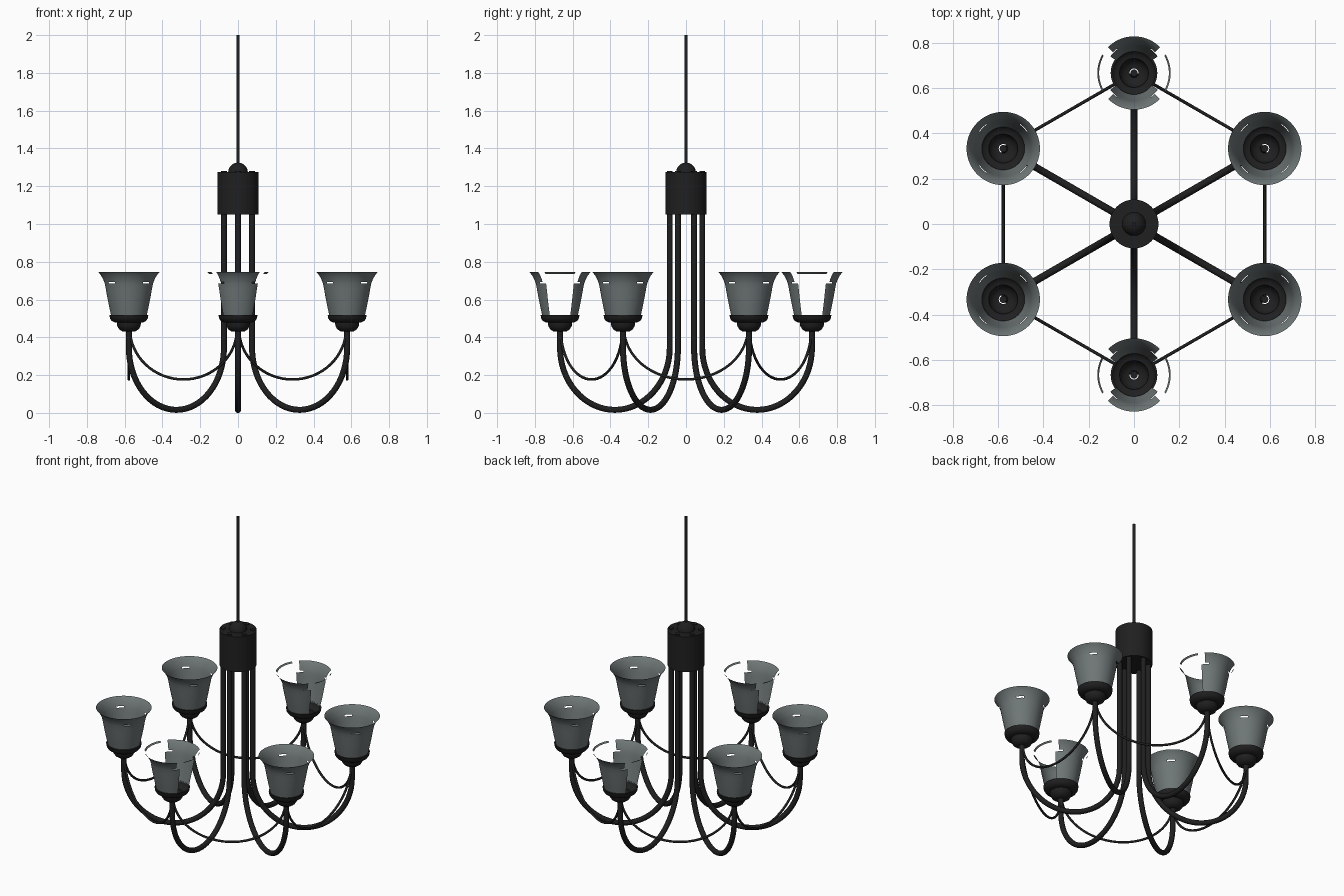
import bpy, bmesh, math
from mathutils import Vector

if "Cube" in bpy.data.objects:
    bpy.data.objects.remove(bpy.data.objects["Cube"])

def mat(name, c):
    m = bpy.data.materials.new(name)
    m.diffuse_color = (*c, 1)
    m.use_nodes = True
    m.node_tree.nodes["Principled BSDF"].inputs["Base Color"].default_value = m.diffuse_color
    return m

BLACK = mat("black_metal", (0.014, 0.014, 0.014))
GLASS = mat("grey_glass", (0.16, 0.185, 0.185))

def finish(bm, name, material, angle=40):
    me = bpy.data.meshes.new(name)
    bm.to_mesh(me)
    bm.free()
    me.materials.append(material)
    ob = bpy.data.objects.new(name, me)
    bpy.context.collection.objects.link(ob)
    bpy.context.view_layer.objects.active = ob
    ob.select_set(True)
    bpy.ops.object.shade_smooth_by_angle(angle=math.radians(angle))
    ob.select_set(False)
    return ob

def lathe(name, prof, material, loc=(0, 0, 0), seg=48, keep=None, angle=40):
    """Revolve (r, z) points; keep(angle_deg, z) decides which faces stay."""
    bm = bmesh.new()
    rings = []
    for r, z in prof:
        rings.append([bm.verts.new((loc[0] + r * math.cos(2 * math.pi * i / seg),
                                    loc[1] + r * math.sin(2 * math.pi * i / seg),
                                    loc[2] + z)) for i in range(seg)])
    for k in range(len(prof) - 1):
        zm = (prof[k][1] + prof[k + 1][1]) / 2
        for i in range(seg):
            if keep and not keep((i + 0.5) * 360 / seg, zm):
                continue
            j = (i + 1) % seg
            bm.faces.new((rings[k][i], rings[k][j], rings[k + 1][j], rings[k + 1][i]))
    bmesh.ops.delete(bm, geom=[v for v in bm.verts if not v.link_faces], context='VERTS')
    bmesh.ops.remove_doubles(bm, verts=bm.verts, dist=1e-5)
    return finish(bm, name, material, angle)

def tube(name, pts, radius, normal, material, seg=14):
    """Sweep a circle along a planar path whose plane has the given normal."""
    bm = bmesh.new()
    rings = []
    for i, p in enumerate(pts):
        t = (pts[min(i + 1, len(pts) - 1)] - pts[max(i - 1, 0)]).normalized()
        b = normal.cross(t)
        rings.append([bm.verts.new(p + radius * (math.cos(a) * normal + math.sin(a) * b))
                      for a in (2 * math.pi * s / seg for s in range(seg))])
    for r0, r1 in zip(rings, rings[1:]):
        for s in range(seg):
            n = (s + 1) % seg
            bm.faces.new((r0[s], r0[n], r1[n], r1[s]))
    bm.faces.new(rings[0][::-1])
    bm.faces.new(rings[-1])
    bmesh.ops.recalc_face_normals(bm, faces=bm.faces)
    return finish(bm, name, material)

R, R_IN = 0.667, 0.086          # lamp circle and arm roots
UP = Vector((0, 0, 1))

# Hub, dome and hanging rod
lathe("hub", [(0, 1.05), (0.108, 1.05), (0.108, 1.275), (0, 1.275)], BLACK)
lathe("hub_dome", [(0.052 * math.cos(a), 1.273 + 0.052 * math.sin(a))
                   for a in (math.pi / 20 * i for i in range(11))], BLACK)
lathe("hanging_rod", [(0, 1.3), (0.008, 1.3), (0.008, 2.0), (0, 2.0)], BLACK, seg=16)

CUP = [(0.02, 0.43), (0.036, 0.432), (0.052, 0.443), (0.062, 0.46), (0.064, 0.478),
       (0.078, 0.48), (0.092, 0.488), (0.1, 0.5), (0.103, 0.518), (0.093, 0.518)]
SHADE = [(0.093, 0.51), (0.104, 0.56), (0.114, 0.61), (0.122, 0.655), (0.128, 0.685),
         (0.131, 0.694), (0.138, 0.711), (0.148, 0.728), (0.154, 0.736), (0.162, 0.745)]

def slot(a, z):
    # small slits on the four diagonals
    return 0.685 < z < 0.694 and abs(a % 90 - 45) < 12

def full_shade(a, z):
    return not slot(a, z)

def broken_shade(a, z):
    # front and back panels, plus a strip of rim at the sides
    side = abs((a + 90) % 180 - 90)        # 0 at +-x, 90 at +-y
    if z > 0.736 and side < 28:
        return True
    return side > (33 if z < 0.69 else 45) and not slot(a, z)

def lamp_dir(k):
    a = math.radians(30 + 60 * k)
    return Vector((math.cos(a), math.sin(a), 0))

for k in range(6):
    d = lamp_dir(k)
    loc = (d.x * R, d.y * R, 0)
    # Curved arm
    mid, half, zc = (R + R_IN) / 2, (R - R_IN) / 2, 0.345
    pts = [d * R_IN + UP * 1.28]
    for i in range(33):
        a = math.pi + math.pi * i / 32
        pts.append(d * (mid + half * math.cos(a)) + UP * (zc + (zc - 0.016) * math.sin(a)))
    pts.append(d * R + UP * 0.45)
    tube(f"arm_{k}", pts, 0.016, UP.cross(d), BLACK)
    # Lamp cup and glass shade
    lathe(f"cup_{k}", CUP, BLACK, loc)
    lathe(f"shade_{k}", SHADE, GLASS, loc, seg=72,
          keep=broken_shade if abs(d.x) < 0.1 else full_shade)
    # Thin swag to the next lamp
    p, q = d * R, lamp_dir(k + 1) * R
    c, h = (p + q) / 2, (q - p) / 2
    swag = [c + h * 0.985 * math.cos(a) + UP * (0.45 - 0.273 * math.sin(a))
            for a in (math.pi * i / 32 for i in range(33))]
    tube(f"swag_{k}", swag, 0.007, UP.cross(h.normalized()), BLACK, seg=10)
